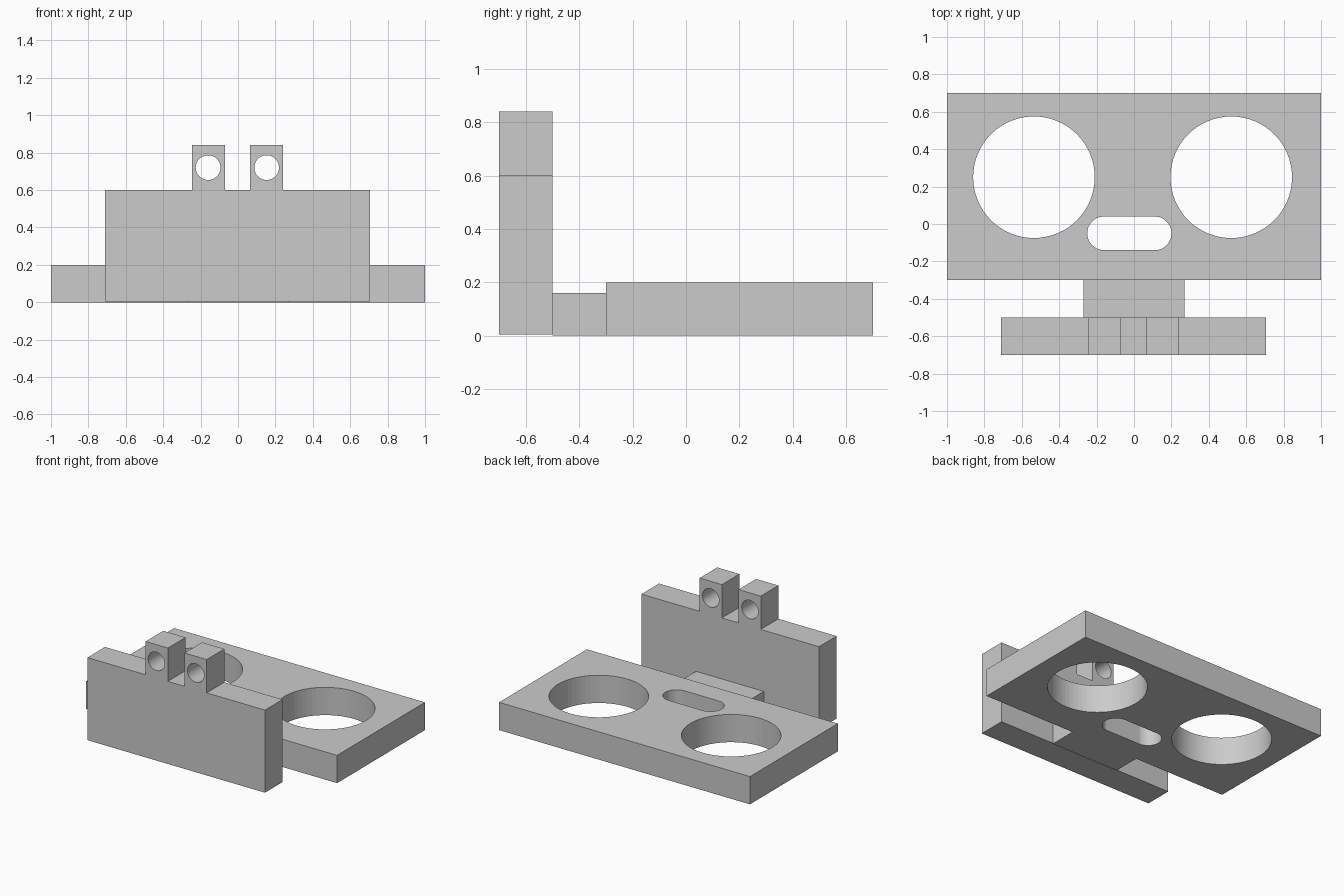
import bpy
import bmesh
import math
from mathutils import Matrix, Vector

if "Cube" in bpy.data.objects:
    bpy.data.objects.remove(bpy.data.objects["Cube"], do_unlink=True)

GREY = (0.6, 0.6, 0.6, 1.0)
grey = bpy.data.materials.new("plain grey")
grey.use_nodes = True
grey.diffuse_color = GREY
grey.node_tree.nodes["Principled BSDF"].inputs["Base Color"].default_value = GREY


def add_object(name, bm):
    mesh = bpy.data.meshes.new(name)
    bm.to_mesh(mesh)
    bm.free()
    mesh.materials.append(grey)
    obj = bpy.data.objects.new(name, mesh)
    bpy.context.collection.objects.link(obj)
    return obj


def box(name, low, high):
    low, high = Vector(low), Vector(high)
    bm = bmesh.new()
    bmesh.ops.create_cube(bm, size=1, matrix=Matrix.Translation((low + high) / 2)
                          @ Matrix.Diagonal((high - low).to_4d()))
    return add_object(name, bm)


def slot_cutter(center, radius, half_length=0.0, tilt=0.0, segments=64):
    """Prism with a round or stadium outline, stretched along x."""
    bm = bmesh.new()
    verts = []
    for side in (1, -1):
        for i in range(segments // 2 + 1):
            if half_length == 0 and i == segments // 2:
                continue
            a = math.pi * (i / (segments // 2) - 0.5)
            verts.append(bm.verts.new((side * (half_length + radius * math.cos(a)),
                                       side * radius * math.sin(a), -0.5)))
    face = bm.faces.new(verts)
    top = bmesh.ops.extrude_face_region(bm, geom=[face])
    moved = [v for v in top["geom"] if isinstance(v, bmesh.types.BMVert)]
    bmesh.ops.translate(bm, verts=moved, vec=(0, 0, 1))
    bmesh.ops.recalc_face_normals(bm, faces=bm.faces)
    bm.transform(Matrix.Translation(center) @ Matrix.Rotation(tilt, 4, "X"))
    cutter = add_object("hole_cutter", bm)
    cutter.hide_render = True
    return cutter


def cut(obj, cutter):
    mod = obj.modifiers.new("hole", "BOOLEAN")
    mod.operation = "DIFFERENCE"
    mod.solver = "EXACT"
    mod.object = cutter
    bpy.ops.object.select_all(action="DESELECT")
    obj.select_set(True)
    bpy.context.view_layer.objects.active = obj
    bpy.ops.object.modifier_apply(modifier=mod.name)
    bpy.data.objects.remove(cutter, do_unlink=True)
    bpy.ops.object.shade_smooth_by_angle(angle=math.radians(30))


# Base plate with two large round openings and a slot
plate = box("base_plate", (-1, -0.3, 0), (1, 0.7, 0.2))
for x in (-0.535, 0.52):
    cut(plate, slot_cutter((x, 0.25, 0.1), 0.325))
cut(plate, slot_cutter((-0.025, -0.05, 0.1), 0.09, half_length=0.135))

# Short bridge joining the plate to the upright panel
box("bridge", (-0.27, -0.5, 0), (0.27, -0.3, 0.16))

# Upright front panel
box("front_panel", (-0.71, -0.7, 0.005), (0.705, -0.5, 0.6))

# Two drilled lugs on top of the panel
for name, x0, x1, hole_x in (("right_lug", -0.246, -0.069, -0.16),
                             ("left_lug", 0.064, 0.241, 0.153)):
    lug = box(name, (x0, -0.7, 0.6), (x1, -0.5, 0.84))
    cut(lug, slot_cutter((hole_x, -0.6, 0.72), 0.066, tilt=math.pi / 2))
